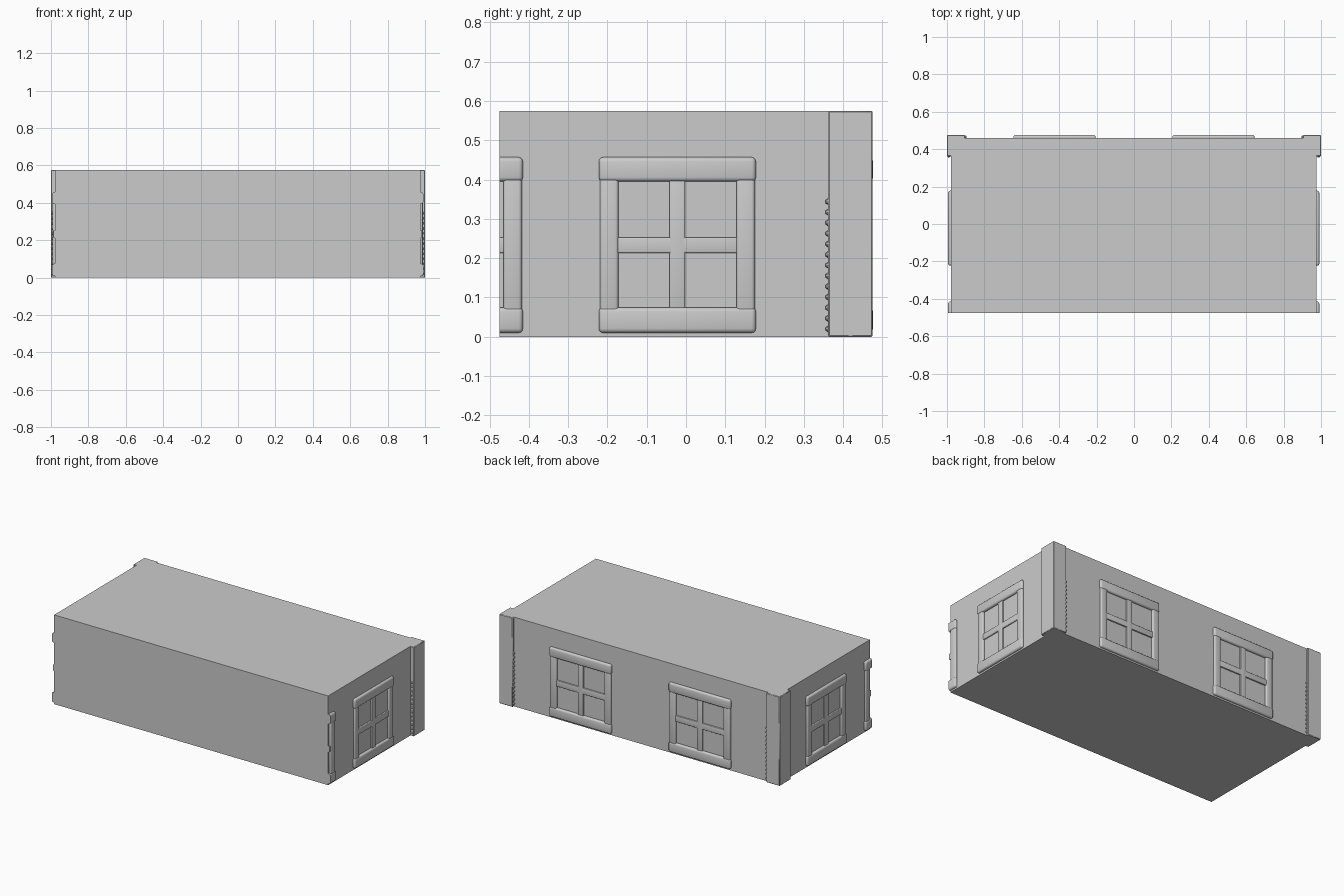
import bpy, bmesh, math
from mathutils import Matrix, Vector

if "Cube" in bpy.data.objects:
    bpy.data.objects.remove(bpy.data.objects["Cube"], do_unlink=True)

GREY = (0.6, 0.6, 0.6, 1)
plaster = bpy.data.materials.new("plain_grey")
plaster.diffuse_color = GREY
plaster.use_nodes = True
plaster.node_tree.nodes["Principled BSDF"].inputs["Base Color"].default_value = GREY

HEIGHT, FRONT, BACK, LEFT, RIGHT = 0.575, -0.475, 0.46, 0.975, -0.978


def add_box(bm, lo, hi, bevel=0.0, segments=3):
    """Box between two corners, optionally with rounded edges."""
    lo, hi = Vector(lo), Vector(hi)
    part = bmesh.new()
    bmesh.ops.create_cube(part, size=1, matrix=Matrix.Translation((lo + hi) / 2)
                          @ Matrix.Diagonal((*(hi - lo), 1)))
    if bevel:
        bmesh.ops.bevel(part, geom=part.edges[:], offset=bevel, segments=segments,
                        profile=0.5, affect='EDGES')
    temp = bpy.data.meshes.new("temp")
    part.to_mesh(temp)
    part.free()
    bm.from_mesh(temp)
    bpy.data.meshes.remove(temp)


def finish(name, bm, smooth=True):
    mesh = bpy.data.meshes.new(name)
    bmesh.ops.recalc_face_normals(bm, faces=bm.faces[:])
    bm.to_mesh(mesh)
    bm.free()
    mesh.materials.append(plaster)
    obj = bpy.data.objects.new(name, mesh)
    bpy.context.collection.objects.link(obj)
    if smooth:
        bpy.ops.object.select_all(action='DESELECT')
        obj.select_set(True)
        bpy.context.view_layer.objects.active = obj
        bpy.ops.object.shade_smooth_by_angle(angle=math.radians(40))
    return obj


def window(name, width, place, clip=False):
    """Four-pane window: u along the wall, -y outwards, z up."""
    bm = bmesh.new()
    half, jamb, bar, sunk = width / 2, 0.05, 0.02, 0.01
    # Rounded sill and lintel
    for low, high in ((0.01, 0.075), (0.395, 0.457)):
        add_box(bm, (-half, -0.016, low), (half, sunk, high), 0.011)
    # Jambs and glazing bars
    for s in (-1, 1):
        a, b = sorted((s * (half - 0.003), s * (half - jamb)))
        add_box(bm, (a, -0.013, 0.05), (b, sunk, 0.42), 0.008)
    add_box(bm, (-bar, -0.009, 0.06), (bar, sunk, 0.41), 0.004)
    add_box(bm, (-half + 0.03, -0.009, 0.213), (half - 0.03, sunk, 0.253), 0.004)
    bm.transform(place)
    # Windows at the front corners are cut off by the front plane
    if clip:
        bmesh.ops.bisect_plane(bm, geom=bm.verts[:] + bm.edges[:] + bm.faces[:],
                               plane_co=(0, FRONT, 0), plane_no=(0, -1, 0),
                               clear_outer=True)
        bmesh.ops.holes_fill(bm, edges=[e for e in bm.edges if e.is_boundary])
    finish(name, bm)


# Main block
body = bmesh.new()
add_box(body, (RIGHT, FRONT, 0), (LEFT, BACK, HEIGHT))
finish("storey_block", body, smooth=False)

# Side and back windows
for side, wall, sign in (("left", LEFT, 1), ("right", RIGHT, -1)):
    turn = Matrix.Rotation(sign * math.pi / 2, 4, 'Z')
    window(f"{side}_window", 0.4, Matrix.Translation((wall, -0.022, 0)) @ turn)
    window(f"{side}_front_window", 0.4,
           Matrix.Translation((wall, -0.615, 0)) @ turn, clip=True)
    window(f"back_{side}_window", 0.44, Matrix.Translation((sign * 0.425, BACK, 0))
           @ Matrix.Rotation(math.pi, 4, 'Z'))

    # Back corner pillar
    pillar = bmesh.new()
    a, b = sorted((sign * 0.903, sign))
    add_box(pillar, (a, 0.362, 0), (b, 0.475, HEIGHT), 0.003, 1)
    finish(f"{side}_corner_pillar", pillar)

    # Small scalloped trim along the pillar's inner edges
    trim = bmesh.new()
    for i in range(13):
        z = 0.02 + i * 0.027
        for x, y in ((wall + sign * 0.012, 0.363), (sign * 0.903, BACK + 0.006)):
            bmesh.ops.create_icosphere(trim, subdivisions=1, radius=0.009,
                                       matrix=Matrix.Translation((x, y, z)))
    finish(f"{side}_pillar_trim", trim)
